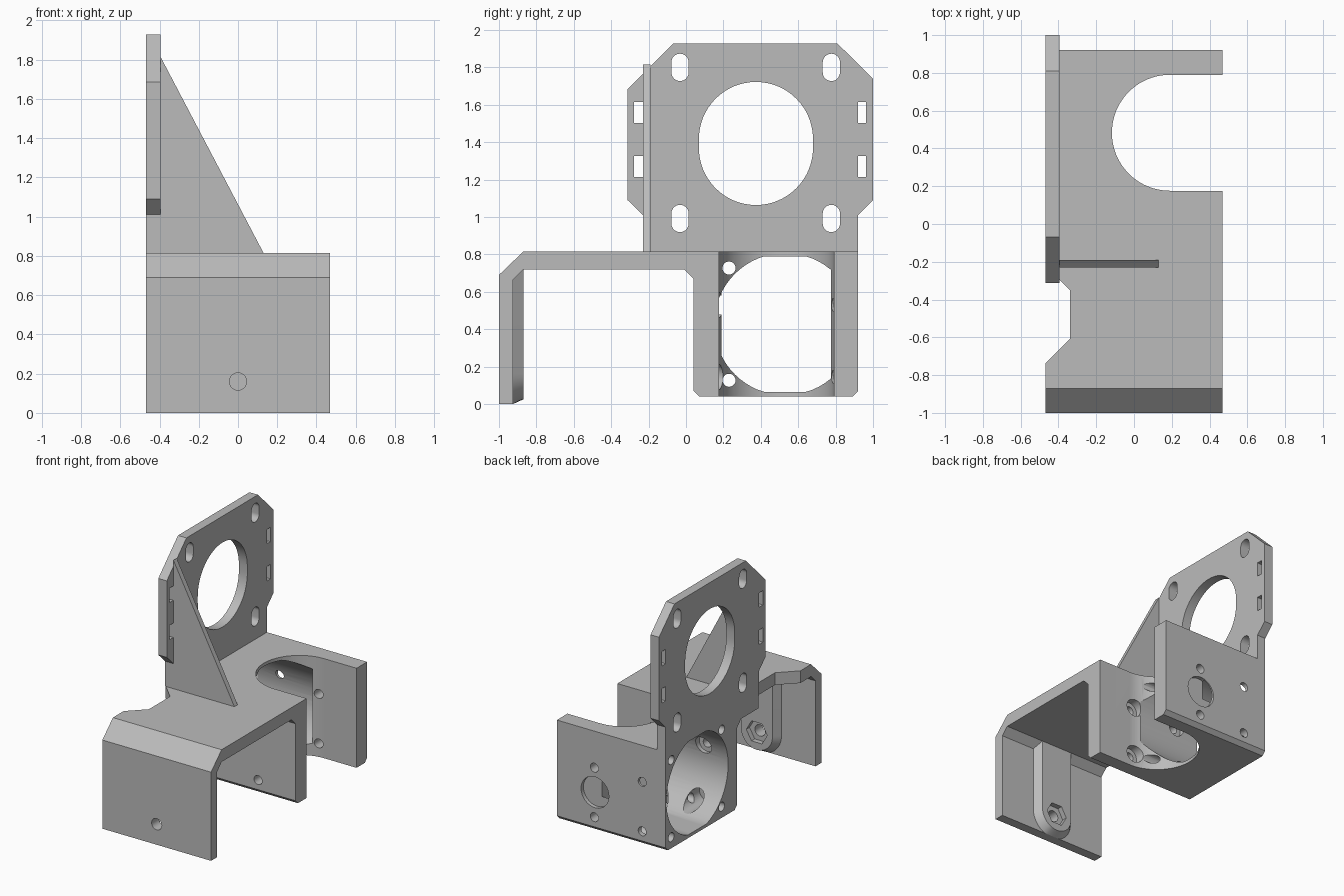
import bpy, bmesh, math

if "Cube" in bpy.data.objects:
    bpy.data.objects.remove(bpy.data.objects["Cube"], do_unlink=True)

GREY = (0.5, 0.5, 0.5, 1)
grey = bpy.data.materials.new("plain grey")
grey.use_nodes = True
grey.diffuse_color = GREY
grey.node_tree.nodes["Principled BSDF"].inputs["Base Color"].default_value = GREY


def place(axis, u, v, w):
    return {"x": (w, u, v), "y": (u, w, v), "z": (u, v, w)}[axis]


def prism(name, axis, pts, a, b, end_pts=None):
    """Extrude a profile along an axis from a to b, optionally tapering."""
    bm = bmesh.new()
    lo = [bm.verts.new(place(axis, u, v, a)) for u, v in pts]
    hi = [bm.verts.new(place(axis, u, v, b)) for u, v in (end_pts or pts)]
    bm.faces.new(lo)
    bm.faces.new(hi)
    n = len(pts)
    for i in range(n):
        j = (i + 1) % n
        bm.faces.new((lo[i], lo[j], hi[j], hi[i]))
    bmesh.ops.recalc_face_normals(bm, faces=bm.faces)
    mesh = bpy.data.meshes.new(name)
    bm.to_mesh(mesh)
    bm.free()
    mesh.materials.append(grey)
    obj = bpy.data.objects.new(name, mesh)
    bpy.context.collection.objects.link(obj)
    return obj


def arc(u, v, r, start, end, steps):
    angles = [math.radians(start + (end - start) * i / steps) for i in range(steps + 1)]
    return [(u + r * math.cos(t), v + r * math.sin(t)) for t in angles]


def circle(u, v, r, n=32):
    return arc(u, v, r, 0, 360, n)[:-1]


def slot(u, v, r, half, n=16):
    """Round-ended opening stretched along the second coordinate."""
    return arc(u, v + half, r, 0, 180, n) + arc(u, v - half, r, 180, 360, n)


def rect(u0, u1, v0, v1):
    return [(u0, v0), (u1, v0), (u1, v1), (u0, v1)]


def cut(obj, axis, pts, a, b):
    cutter = prism("cutter", axis, pts, a, b)
    cutter.hide_render = True
    mod = obj.modifiers.new("cut", "BOOLEAN")
    mod.operation = "DIFFERENCE"
    mod.solver = "EXACT"
    mod.object = cutter
    with bpy.context.temp_override(object=obj, active_object=obj):
        bpy.ops.object.modifier_apply(modifier=mod.name)
    bpy.data.objects.remove(cutter, do_unlink=True)


# Bracket body: front wall, bridge and motor block in one side profile
LEFT, RIGHT, TOP = 0.468, -0.468, 0.815
body = prism("bracket_body", "x", [
    (-1, 0), (-1, 0.69), (-0.87, TOP), (0.92, TOP), (0.92, 0.07), (0.89, 0.04),
    (0.07, 0.04), (0.04, 0.07), (0.04, 0.67), (-0.01, 0.72), (-0.87, 0.72),
    (-0.925, 0.665), (-0.925, 0)], RIGHT, LEFT)

# Notch in the bridge edge
cut(body, "z", [(-0.48, -0.75), (-0.34, -0.61), (-0.34, -0.35), (-0.48, -0.21)], 0.6, 0.9)

# U-shaped opening down through the block
cut(body, "z", [(0.6, 0.79)] + arc(0.19, 0.483, 0.307, 90, 270, 40) + [(0.6, 0.176)], -0.1, 0.9)

# Round bore in the side face, flattened at top and bottom
bore = []
for y, z in circle(0.53, 0.427, 0.38, 64):
    p = (y, min(max(z, 0.065), 0.79))
    bore.append(p)
cut(body, "x", bore, -0.6, 0.1)

# Corner screw holes around the bore
for y, depth in ((0.23, 0.1), (0.85, -0.15)):
    for z in (0.127, 0.727):
        cut(body, "x", circle(y, z, 0.035, 20), -0.6, depth)

# Cross screw holes with counterbores, and the shallow round recess
for x in (0.145, -0.267):
    for z in (0.145, 0.53):
        cut(body, "y", circle(x, z, 0.035, 20), -0.1, 1.0)
        cut(body, "y", circle(x, z, 0.068, 24), 0.12, 0.48)
cut(body, "y", circle(0.14, 0.34, 0.12), 0.89, 1.0)

# Front wall screw hole
cut(body, "y", circle(0, 0.16, 0.044, 24), -1.1, -0.9)


# Nut boss on the inner face of the front wall
def boss_outline(r, floor):
    pts = [(r, 0.72)] + arc(0, 0.16, r, 0, -180, 24) + [(-r, 0.72)]
    return [(x, max(z, floor)) for x, z in pts]


boss = prism("nut_boss", "y", boss_outline(0.175, 0.0), -0.925, -0.87, boss_outline(0.135, 0.02))
cut(boss, "y", circle(0, 0.16, 0.09, 6), -0.91, -0.8)
cut(boss, "y", circle(0, 0.16, 0.044, 24), -1.1, -0.8)

# Upright motor plate
plate = prism("motor_plate", "x", [
    (-0.23, TOP), (-0.23, 1.01), (-0.312, 1.09), (-0.312, 1.685), (-0.07, 1.927),
    (0.81, 1.927), (1, 1.74), (1, 1.09), (0.92, 1.01), (0.92, TOP)], RIGHT, -0.395)
cut(plate, "x", slot(0.374, 1.393, 0.305, 0.024, 32), -0.6, 0)
for y in (-0.032, 0.777):
    for z in (0.992, 1.8):
        cut(plate, "x", slot(y, z, 0.046, 0.027), -0.6, 0)

# Tie slots near both plate edges
for y0, y1 in ((-0.278, -0.231), (0.919, 0.963)):
    for z in (1.27, 1.559):
        cut(plate, "x", rect(y0, y1, z - 0.056, z + 0.056), -0.6, 0)

# Triangular gusset bracing the plate
gusset = prism("gusset", "y", [(-0.395, TOP), (0.13, TOP), (-0.395, 1.815)], -0.23, -0.19)

# Smooth round walls, keep edges sharp
for obj in (body, boss, plate, gusset):
    bpy.ops.object.select_all(action="DESELECT")
    obj.select_set(True)
    bpy.context.view_layer.objects.active = obj
    bpy.ops.object.shade_smooth_by_angle(angle=math.radians(25))
